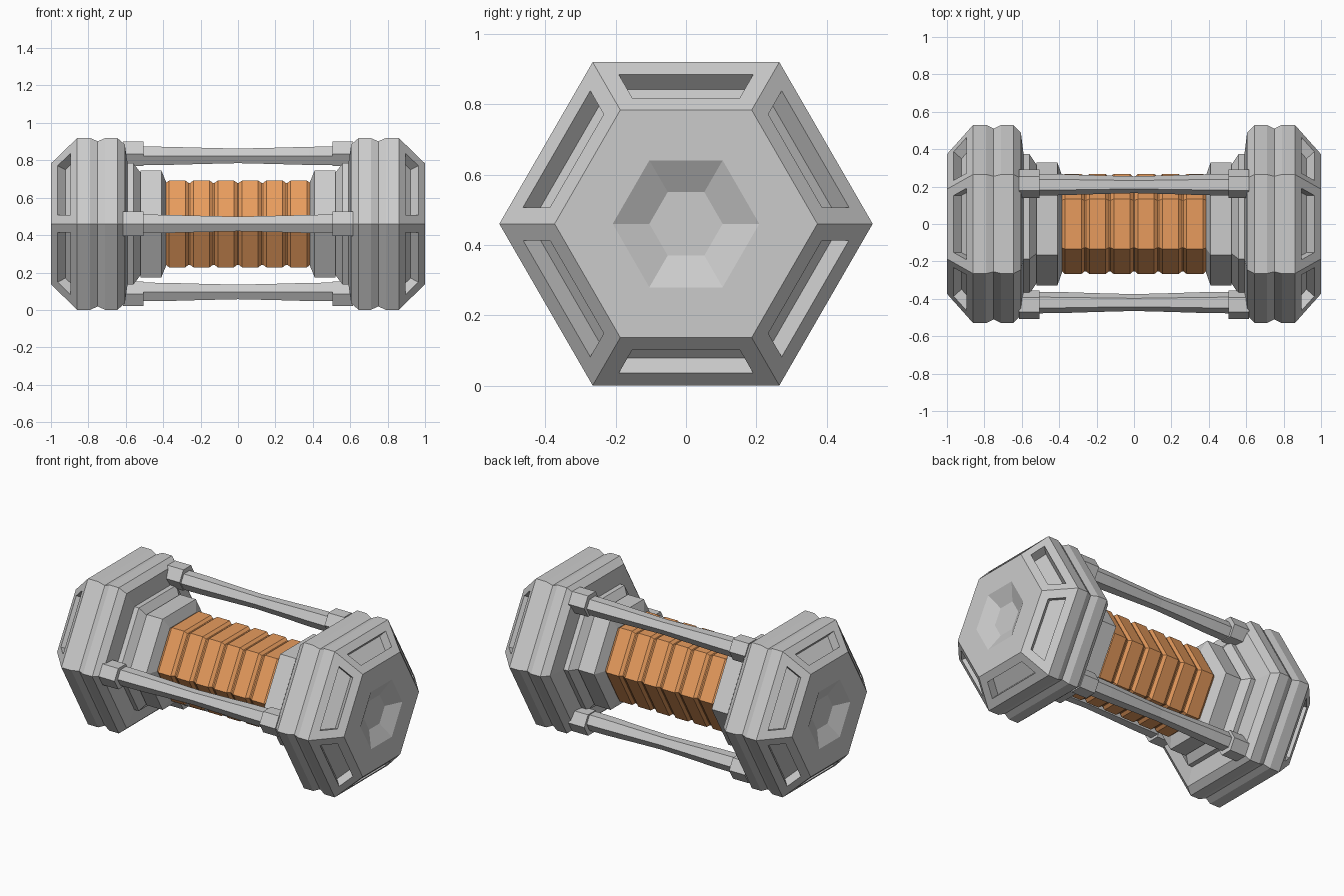
import bpy, bmesh
from math import cos, sin, pi, radians

if "Cube" in bpy.data.objects:
    bpy.data.objects.remove(bpy.data.objects["Cube"])

CZ = 0.46  # height of the long axis

orange = bpy.data.materials.new("grip_orange")
orange.diffuse_color = (0.8, 0.33, 0.11, 1)
orange.use_nodes = True
orange.node_tree.nodes["Principled BSDF"].inputs["Base Color"].default_value = orange.diffuse_color


def hex_lathe(name, profile, cy=0.0, cz=CZ, side=1, recess=None, mat=None):
    """Six-sided solid along x from (x, corner radius) points."""
    bm = bmesh.new()
    rings = [[bm.verts.new((side * x, cy + r * cos(k * pi / 3), cz + r * sin(k * pi / 3)))
              for k in range(6)] for x, r in profile]
    bands = []
    for a, b in zip(rings, rings[1:]):
        bands.append([bm.faces.new((a[k], a[(k + 1) % 6], b[(k + 1) % 6], b[k]))
                      for k in range(6)])
    bm.faces.new(rings[0])
    bm.faces.new(rings[-1])
    bmesh.ops.recalc_face_normals(bm, faces=bm.faces)
    if recess is not None:  # sunken window in each face of one band
        bm.normal_update()
        faces = bands[recess]
        bmesh.ops.inset_individual(bm, faces=faces, thickness=0.05, use_even_offset=True)
        bm.normal_update()
        bmesh.ops.inset_individual(bm, faces=faces, thickness=0.0, depth=-0.06)
    me = bpy.data.meshes.new(name)
    bm.to_mesh(me)
    bm.free()
    ob = bpy.data.objects.new(name, me)
    bpy.context.collection.objects.link(ob)
    if mat:
        me.materials.append(mat)
    return ob


# end caps with grooved rim, windows and a dished outer face
cap = [(0.59, 0.37), (0.605, 0.49), (0.645, 0.53), (0.71, 0.53), (0.75, 0.51),
       (0.79, 0.53), (0.86, 0.53), (1.0, 0.373), (1.0, 0.208), (0.95, 0.104)]
# stepped hubs between cap and grip
flange = [(0.51, 0.30), (0.56, 0.375), (0.61, 0.375)]
hub = [(0.385, 0.26), (0.41, 0.33), (0.52, 0.33)]
for side, tag in ((1, "right"), (-1, "left")):
    hex_lathe("end_cap_" + tag, cap, side=side, recess=6)
    hex_lathe("flange_" + tag, flange, side=side)
    hex_lathe("hub_" + tag, hub, side=side)

# ribbed grip: six bevelled segments
grip = []
for i in range(6):
    x = -0.39 + i * 0.13
    grip += [(x + 0.004, 0.253), (x + 0.022, 0.268), (x + 0.108, 0.268), (x + 0.126, 0.253)]
hex_lathe("grip", grip, mat=orange)

# three waisted rods with collars
half = [(0.56, 0.058), (0.38, 0.056), (0.19, 0.05), (0.0, 0.045)]
rod = [(-x, r) for x, r in half] + [(x, r) for x, r in half[-2::-1]]
collar = [(0.505, 0.076), (0.615, 0.076)]
for n, deg in enumerate((60, 180, 300), 1):
    a = radians(deg)
    y, z = cos(a), sin(a)
    hex_lathe(f"rod_{n}", rod, 0.42 * y, CZ + 0.42 * z)
    for side, tag in ((1, "right"), (-1, "left")):
        hex_lathe(f"collar_{n}_{tag}", collar, 0.432 * y, CZ + 0.432 * z, side)
